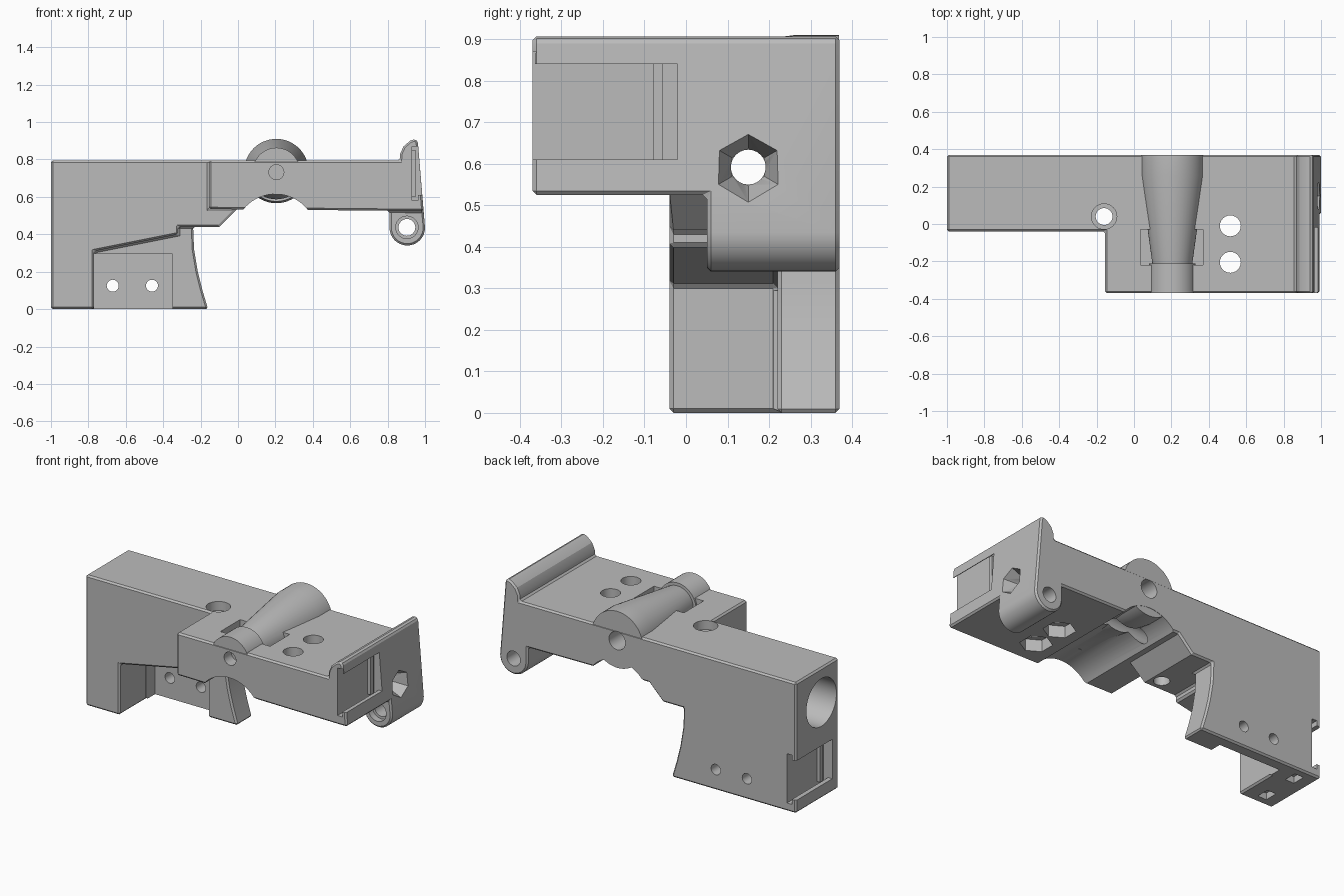
import bpy, bmesh, math

cube = bpy.data.objects.get("Cube")
if cube:
    bpy.data.objects.remove(cube, do_unlink=True)

grey = bpy.data.materials.new("light grey plastic")
grey.use_nodes = True
grey.diffuse_color = (0.5, 0.5, 0.5, 1)
grey.node_tree.nodes["Principled BSDF"].inputs["Base Color"].default_value = (0.5, 0.5, 0.5, 1)


def loft(name, rings):
    """Closed solid through matching rings of points."""
    bm = bmesh.new()
    loops = [[bm.verts.new(p) for p in ring] for ring in rings]
    n = len(loops[0])
    for a, b in zip(loops, loops[1:]):
        for i in range(n):
            j = (i + 1) % n
            bm.faces.new((a[i], a[j], b[j], b[i]))
    bm.faces.new(loops[0])
    bm.faces.new(loops[-1])
    bmesh.ops.recalc_face_normals(bm, faces=bm.faces)
    mesh = bpy.data.meshes.new(name)
    bm.to_mesh(mesh)
    bm.free()
    mesh.materials.append(grey)
    ob = bpy.data.objects.new(name, mesh)
    bpy.context.collection.objects.link(ob)
    return ob


def extrude(name, profile, y0, y1):
    return loft(name, [[(x, y, z) for x, z in profile] for y in (y0, y1)])


def box(name, xs, ys, zs):
    (a, b), (c, d) = xs, zs
    return extrude(name, [(a, c), (b, c), (b, d), (a, d)], *ys)


def turned(name, axis, centre, steps, n=48):
    """Round solid along an axis from (position, radius) steps."""
    rings = []
    for pos, r in steps:
        ring = []
        for i in range(n):
            t = math.pi / 2 + math.tau * i / n
            u, v = centre[0] + r * math.cos(t), centre[1] + r * math.sin(t)
            ring.append({"x": (pos, u, v), "y": (u, pos, v), "z": (u, v, pos)}[axis])
        rings.append(ring)
    return loft(name, rings)


def apply(ob, kind, **settings):
    mod = ob.modifiers.new(kind, kind)
    for key, value in settings.items():
        setattr(mod, key, value)
    bpy.context.view_layer.objects.active = ob
    bpy.ops.object.modifier_apply(modifier=mod.name)


def combine(ob, other, operation="DIFFERENCE"):
    other.hide_render = True
    apply(ob, "BOOLEAN", object=other, operation=operation, solver="EXACT")
    bpy.data.objects.remove(other, do_unlink=True)


# Rear arm with curved finger grip
grip = [(-0.16, 0), (-0.19, 0.1), (-0.215, 0.2), (-0.235, 0.32), (-0.24, 0.44)]
body = extrude("body", [(-1, 0)] + grip + [(-0.1, 0.44), (0, 0.54), (0.1, 0.54),
                                           (0.1, 0.795), (-1, 0.795)], -0.04, 0.37)
# Hand space under the arm
combine(body, extrude("hand_space", [(-0.77, -0.1), (0.1, -0.1), (0.1, 0.44), (-0.32, 0.44),
                                     (-0.32, 0.4), (-0.77, 0.31)], -0.2, 0.22))

# Wide block with raised end lip
combine(body, extrude("block", [(-0.155, 0.535), (0.91, 0.525), (0.992, 0.525), (0.962, 0.89),
                                (0.95, 0.91), (0.92, 0.9), (0.885, 0.87), (0.867, 0.83),
                                (0.865, 0.795), (-0.155, 0.795)], -0.37, 0.37), "UNION")

# Hinge lug below the end
arc = [(0.905 + 0.095 * math.cos(t), 0.435 + 0.095 * math.sin(t))
       for t in (math.pi * (1 + i / 16) for i in range(17))]
combine(body, extrude("lug", arc + [(0.992, 0.525), (0.98, 0.6), (0.81, 0.6)], 0.05, 0.37), "UNION")

apply(body, "DECIMATE", decimate_type="DISSOLVE", angle_limit=math.radians(0.5))
apply(body, "BEVEL", width=0.01, segments=1, limit_method="ANGLE", angle_limit=math.radians(60))

# Thin panel inside the grip wall, with two pin holes
combine(body, box("panel_recess", (-0.769, -0.35), (0.1, 0.3), (-0.1, 0.295)))
for x in (-0.67, -0.46):
    combine(body, turned("pin_hole", "y", (x, 0.125), [(0, 0.032), (0.5, 0.032)], 24))

# Undercut slide slots at both ends
for xs, under, ys, low, high in (((0.93, 1.2), (0.93, 0.962), (-0.5, -0.02), 0.61, 0.84),
                                 ((-1.2, -0.94), (-0.972, -0.94), (0.02, 0.5), 0.08, 0.32)):
    combine(body, box("slot_mouth", xs, ys, (low, high)))
    combine(body, box("slot_undercut", under, ys, (low - 0.03, high + 0.03)))

# Slots in the foot
for y in (0.05, 0.28):
    combine(body, box("foot_slot", (-0.92, -0.86), (y - 0.04, y + 0.04), (-0.1, 0.04)))

# Arch under the spool, and pocket around its narrow end
combine(body, turned("arch", "y", (0.2, 0.395), [(-0.5, 0.22), (0.5, 0.22)], 64))
combine(body, box("spool_pocket", (0.035, 0.37), (-0.22, -0.03), (0.65, 1)))

# Tapered spool and front knuckle
combine(body, turned("spool", "y", (0.205, 0.738),
                     [(0.368, 0.172), (0.26, 0.172), (-0.225, 0.105)]), "UNION")
combine(body, turned("knuckle", "y", (0.205, 0.738), [(-0.21, 0.125), (-0.368, 0.125)]), "UNION")
for a, b, r in ((-0.5, -0.3, 0.04), (0.1, 0.5, 0.055)):
    combine(body, turned("axle_hole", "y", (0.205, 0.732), [(a, r), (b, r)], 32))

# Long bore with wide rear mouth and hexagonal front mouth
combine(body, turned("rear_bore", "x", (0.125, 0.585), [(-1.1, 0.145), (-0.3, 0.145)]))
combine(body, turned("long_bore", "x", (0.15, 0.592), [(-0.4, 0.042), (0.95, 0.042)], 24))
combine(body, turned("hex_mouth", "x", (0.15, 0.592), [(1.03, 0.1), (0.9, 0.045)], 6))

# Vertical bolt holes with nut traps underneath
for y in (-0.01, -0.205):
    combine(body, turned("bolt_hole", "z", (0.515, y), [(0.4, 0.056), (1, 0.056)], 24))
    combine(body, turned("nut_trap", "z", (0.515, y), [(0.4, 0.09), (0.6, 0.09)], 6))

# Stepped hole in the inner corner
combine(body, turned("corner_hole", "z", (-0.16, 0.04), [(0.2, 0.045), (1, 0.045)], 32))
combine(body, turned("corner_counterbore", "z", (-0.16, 0.04), [(0.74, 0.068), (1, 0.068)], 32))

# Hinge pin hole
combine(body, turned("hinge_hole", "y", (0.903, 0.437), [(-0.1, 0.045), (0.5, 0.045)], 32))
combine(body, turned("hinge_counterbore", "y", (0.903, 0.437), [(-0.1, 0.06), (0.09, 0.06)], 32))

# Stop ridges in the slide slots
box("front_slot_ridge", (0.92, 0.95), (-0.08, -0.055), (0.6, 0.85))
box("rear_slot_ridge", (-0.96, -0.93), (0.055, 0.08), (0.07, 0.33))

bpy.ops.object.select_all(action="DESELECT")
body.select_set(True)
bpy.context.view_layer.objects.active = body
bpy.ops.object.shade_smooth_by_angle(angle=math.radians(25))
